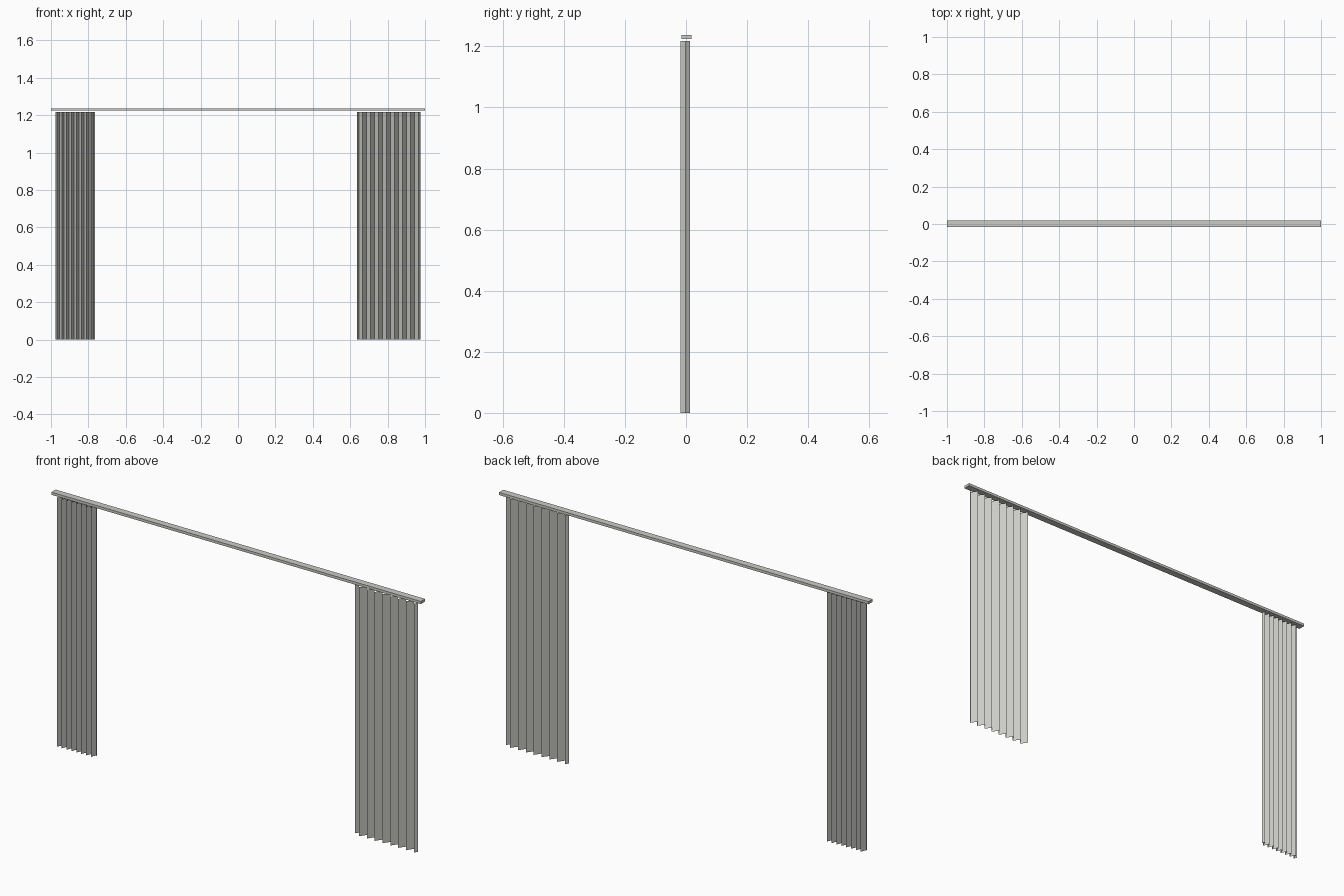
import bpy
import bmesh

if "Cube" in bpy.data.objects:
    bpy.data.objects.remove(bpy.data.objects["Cube"], do_unlink=True)


def make_material(name, color):
    mat = bpy.data.materials.new(name)
    mat.use_nodes = True
    mat.diffuse_color = color
    mat.node_tree.nodes["Principled BSDF"].inputs["Base Color"].default_value = color
    return mat


fabric = make_material("light grey", (0.60, 0.60, 0.57, 1))


def add_object(name, bm):
    mesh = bpy.data.meshes.new(name)
    bm.to_mesh(mesh)
    bm.free()
    mesh.materials.append(fabric)
    obj = bpy.data.objects.new(name, mesh)
    bpy.context.collection.objects.link(obj)
    return obj


def rail(x, y0, y1, z0, z1):
    bm = bmesh.new()
    bmesh.ops.create_cube(bm, size=1)
    for v in bm.verts:
        v.co.x *= 2 * x
        v.co.y = y0 if v.co.y < 0 else y1
        v.co.z = z0 if v.co.z < 0 else z1
    add_object("curtain_rail", bm)


def curtain(name, outer, inner, height=1.218, folds=8, depth=0.0155, middle=-0.002):
    """Zigzag sheet; starts and ends halfway through a fold."""
    bm = bmesh.new()
    period = (inner - outer) / folds
    profile = [(outer, middle)]
    for i in range(2 * folds):
        side = -1 if i % 2 == 0 else 1
        profile.append((outer + period * (i + 0.5) / 2, middle + side * depth))
    profile.append((inner, middle))
    verts = [bm.verts.new((x, y, 0)) for x, y in profile]
    edges = [bm.edges.new(pair) for pair in zip(verts, verts[1:])]
    top = bmesh.ops.extrude_edge_only(bm, edges=edges)["geom"]
    for v in top:
        if isinstance(v, bmesh.types.BMVert):
            v.co.z = height
    # Keep the front of the cloth facing forward
    bm.normal_update()
    for f in bm.faces:
        if f.normal.y > 0:
            f.normal_flip()
    add_object(name, bm)


# Top rail, just above the cloth
rail(1.0, -0.015, 0.018, 1.224, 1.237)

# Wide and narrow pleated curtains
curtain("left_curtain", 0.975, 0.635)
curtain("right_curtain", -0.975, -0.765)
